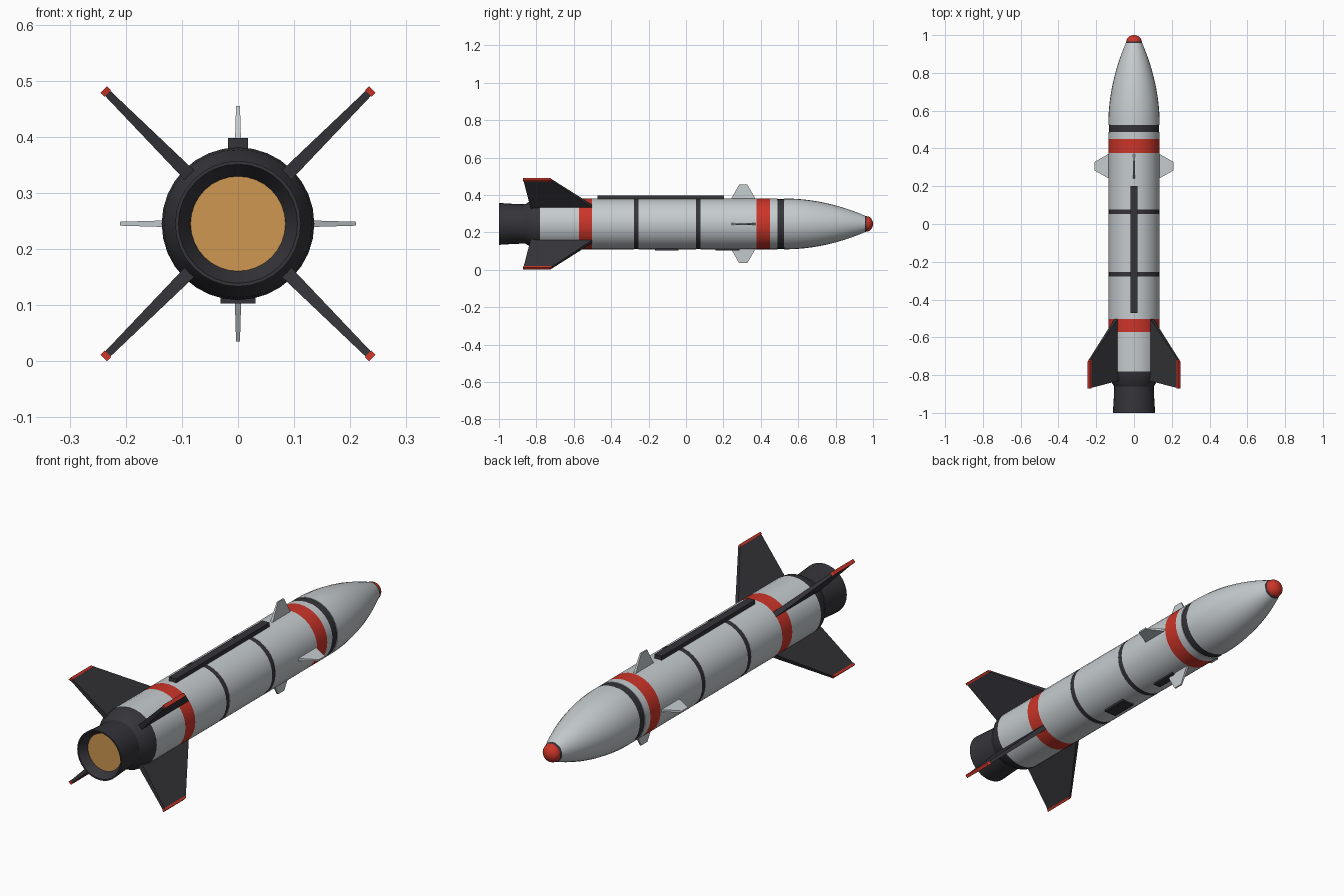
import bpy
import math
from mathutils import Matrix, Vector

AXIS_Z = 0.245   # height of the body axis
R = 0.136        # body radius

old = bpy.data.objects.get("Cube")
if old:
    bpy.data.objects.remove(old, do_unlink=True)


def make_material(name, rgb):
    m = bpy.data.materials.new(name)
    m.use_nodes = True
    m.diffuse_color = (*rgb, 1)
    m.node_tree.nodes["Principled BSDF"].inputs["Base Color"].default_value = (*rgb, 1)
    return m


GREY = make_material("light grey", (0.56, 0.60, 0.62))
DARK = make_material("charcoal", (0.035, 0.035, 0.042))
RED = make_material("red", (0.60, 0.035, 0.022))
AMBER = make_material("amber", (0.62, 0.31, 0.085))


def add_mesh(name, verts, faces, mat, smooth=False):
    mesh = bpy.data.meshes.new(name)
    mesh.from_pydata(verts, [], faces)
    mesh.materials.append(mat)
    ob = bpy.data.objects.new(name, mesh)
    bpy.context.collection.objects.link(ob)
    bpy.ops.object.select_all(action="DESELECT")
    ob.select_set(True)
    bpy.context.view_layer.objects.active = ob
    bpy.ops.object.mode_set(mode="EDIT")
    bpy.ops.mesh.select_all(action="SELECT")
    bpy.ops.mesh.normals_make_consistent(inside=False)
    bpy.ops.object.mode_set(mode="OBJECT")
    if smooth:
        bpy.ops.object.shade_smooth_by_angle(angle=math.radians(30))
    return ob


def revolve(name, profile, mat, sides=32):
    """Spin (y, radius) points about the body axis, capping both ends."""
    verts, faces = [], []
    for y, r in profile:
        for i in range(sides):
            a = math.tau * i / sides
            verts.append((r * math.cos(a), y, AXIS_Z + r * math.sin(a)))
    for k in range(len(profile) - 1):
        for i in range(sides):
            j = (i + 1) % sides
            faces.append((k * sides + i, k * sides + j,
                          (k + 1) * sides + j, (k + 1) * sides + i))
    faces.append(tuple(range(sides)))
    faces.append(tuple(range((len(profile) - 1) * sides, len(profile) * sides)))
    return add_mesh(name, verts, faces, mat, smooth=True)


def blade(name, root, tip, angle, mat):
    """Tapered slab; root and tip are (radius, y back, y front, half thickness)."""
    turn = Matrix.Rotation(angle, 3, "Y")
    verts = []
    for r, y0, y1, h in (root, tip):
        for x, y in ((-h, y0), (h, y0), (h, y1), (-h, y1)):
            verts.append(turn @ Vector((x, y, r)) + Vector((0, 0, AXIS_Z)))
    faces = [(0, 1, 2, 3), (4, 5, 6, 7)]
    faces += [(i, (i + 1) % 4, 4 + (i + 1) % 4, 4 + i) for i in range(4)]
    return add_mesh(name, verts, faces, mat)


# Body sections along the axis
sections = [
    ("tail_section", -0.78, -0.573, R, GREY),
    ("aft_band", -0.573, -0.502, R, RED),
    ("rear_body", -0.502, -0.277, R, GREY),
    ("rear_joint", -0.277, -0.253, R - 0.001, DARK),
    ("middle_body", -0.253, 0.053, R, GREY),
    ("front_joint", 0.053, 0.077, R - 0.001, DARK),
    ("forward_body", 0.077, 0.377, R, GREY),
    ("forward_band", 0.377, 0.45, R, RED),
    ("collar", 0.45, 0.488, R, GREY),
    ("nose_joint", 0.488, 0.525, R - 0.003, DARK),
]
for name, y0, y1, r, mat in sections:
    revolve(name, [(y0, r), (y1, r)], mat)

# Nose cone, seam ring and rounded tip
nose_start, nose_end, end_r = 0.525, 0.957, 0.044
nose = []
for i in range(13):
    u = i / 12
    nose.append((nose_start + u * (nose_end - nose_start), R - (R - end_r) * u * u))
revolve("nose_cone", nose, GREY)
revolve("nose_seam", [(0.957, 0.0435), (0.966, 0.041)], DARK)
tip = []
for i in range(7):
    a = math.pi / 2 * i / 6
    tip.append((0.966 + 0.034 * math.sin(a), max(0.041 * math.cos(a), 0.0005)))
revolve("nose_tip", tip, RED)

# Tail cone and hollow engine nozzle
revolve("engine_nozzle", [(-0.78, R), (-0.815, R - 0.004), (-0.86, 0.105), (-0.92, 0.107),
                          (-1.0, 0.112), (-1.0, 0.106), (-0.96, 0.084)], DARK)
revolve("nozzle_glow", [(-0.962, 0.0845), (-0.955, 0.0845)], AMBER)

# Four diagonal tail fins with red tips
for i in range(4):
    a = math.radians(45 + 90 * i)
    blade(f"tail_fin_{i + 1}", (0.10, -0.825, -0.465, 0.0125),
          (0.329, -0.868, -0.715, 0.0065), a, DARK)
    blade(f"fin_tip_{i + 1}", (0.328, -0.87, -0.715, 0.008),
          (0.3385, -0.872, -0.727, 0.008), a, RED)

# Four small forward canards
for i in range(4):
    blade(f"canard_{i + 1}", (0.125, 0.236, 0.377, 0.006),
          (0.21, 0.284, 0.328, 0.0035), math.radians(90 * i), GREY)

# Cable raceway on top, access plates underneath
blade("cable_raceway", (0.12, -0.472, 0.202, 0.018), (0.153, -0.472, 0.202, 0.018), 0, DARK)
blade("rear_access_plate", (0.12, -0.165, -0.04, 0.031),
      (0.142, -0.165, -0.04, 0.031), math.pi, DARK)
blade("front_access_plate", (0.12, 0.158, 0.285, 0.018),
      (0.142, 0.158, 0.285, 0.018), math.pi, DARK)
